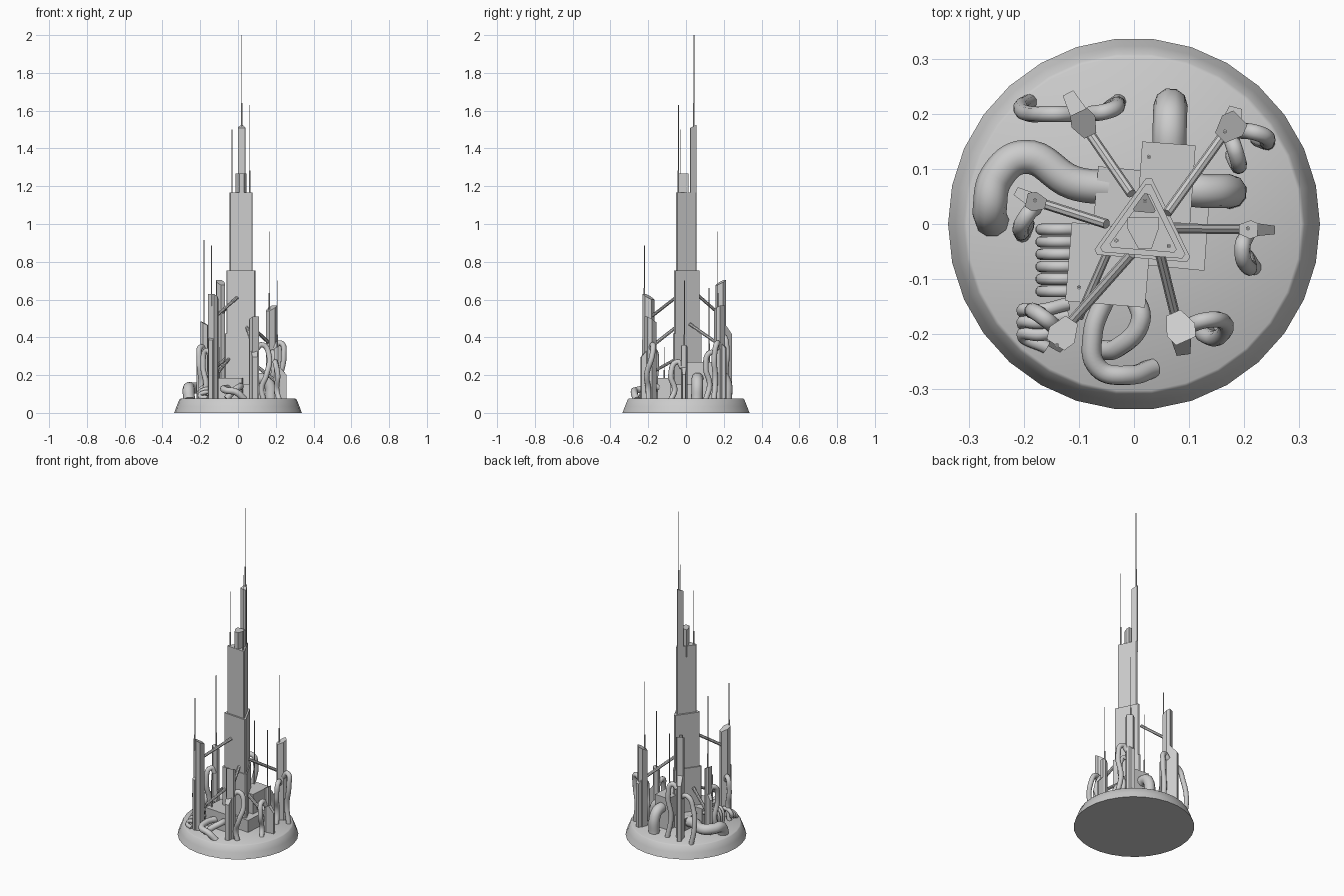
import bpy, bmesh, math
from mathutils import Vector

if "Cube" in bpy.data.objects:
    bpy.data.objects.remove(bpy.data.objects["Cube"])


def finish(name, bm, smooth=False):
    bmesh.ops.recalc_face_normals(bm, faces=bm.faces)
    me = bpy.data.meshes.new(name)
    bm.to_mesh(me)
    bm.free()
    ob = bpy.data.objects.new(name, me)
    bpy.context.collection.objects.link(ob)
    if smooth:
        bpy.context.view_layer.objects.active = ob
        ob.select_set(True)
        bpy.ops.object.shade_smooth_by_angle(angle=math.radians(40))
        ob.select_set(False)
    return ob


def prism(name, pts, z0, z1, slope=(0, 0)):
    """Upright prism; slope tilts the roof around the outline's middle."""
    bm = bmesh.new()
    cx = sum(p[0] for p in pts) / len(pts)
    cy = sum(p[1] for p in pts) / len(pts)
    lo = [bm.verts.new((x, y, z0)) for x, y in pts]
    hi = [bm.verts.new((x, y, z1 + (x - cx) * slope[0] + (y - cy) * slope[1])) for x, y in pts]
    n = len(pts)
    bm.faces.new(lo)
    bm.faces.new(hi)
    for i in range(n):
        bm.faces.new((lo[i], lo[(i + 1) % n], hi[(i + 1) % n], hi[i]))
    return finish(name, bm)


def rod(name, a, b, r, sides=8):
    a, b = Vector(a), Vector(b)
    bm = bmesh.new()
    bmesh.ops.create_cone(bm, cap_ends=True, segments=sides, radius1=r, radius2=r, depth=(b - a).length)
    bm.transform((b - a).to_track_quat('Z', 'Y').to_matrix().to_4x4())
    bmesh.ops.translate(bm, verts=bm.verts, vec=(a + b) / 2)
    return finish(name, bm, True)


def antenna(x, y, z0, z1):
    rod("antenna_stem", (x, y, z0 - .02), (x, y, z0 + (z1 - z0) * .25), .004, 6)
    rod("antenna", (x, y, z0 - .02), (x, y, z1), .002, 6)


def pipe(name, pts, r):
    cu = bpy.data.curves.new(name, 'CURVE')
    cu.dimensions = '3D'
    cu.bevel_depth = r
    cu.bevel_resolution = 3
    cu.resolution_u = 8
    cu.use_fill_caps = True
    sp = cu.splines.new('BEZIER')
    sp.bezier_points.add(len(pts) - 1)
    for bp, p in zip(sp.bezier_points, pts):
        bp.co = p
        bp.handle_left_type = bp.handle_right_type = 'AUTO'
    ob = bpy.data.objects.new(name, cu)
    bpy.context.collection.objects.link(ob)
    bpy.context.view_layer.objects.active = ob
    ob.select_set(True)
    bpy.ops.object.convert(target='MESH')
    bpy.context.object.select_set(False)


# Round base plinth, lathed
bm = bmesh.new()
N = 30
rings = [[bm.verts.new((r * math.cos(math.tau * i / N), r * math.sin(math.tau * i / N), z)) for i in range(N)]
         for r, z in ((.338, 0), (.325, .035), (.31, .072), (.304, .076))]
for a, b in zip(rings, rings[1:]):
    for i in range(N):
        bm.faces.new((a[i], a[(i + 1) % N], b[(i + 1) % N], b[i]))
bm.faces.new(rings[0])
bm.faces.new(rings[-1])
finish("base", bm, True)

# Machine blocks round the foot of the core
prism("foot_block_centre", [(-.065, .105), (-.08, -.065), (.128, -.085), (.14, .085)], .07, .15)
prism("foot_block_back", [(.015, .15), (.112, .143), (.102, 0), (.005, .008)], .07, .27)
prism("foot_block_front", [(-.113, .003), (-.125, -.14), (.02, -.152), (.032, -.01)], .07, .185)
antenna(.027, .122, .27, .66)
antenna(-.1, -.115, .185, .35)

# Triangular core in stepped tiers with clipped corners
TRI = [Vector((.028, .092)), Vector((-.078, -.055)), Vector((.107, -.07))]
MID = Vector((.02, -.012))


def tri(scale, centre=MID, clip=.06):
    v = [centre + (p - MID) * scale for p in TRI]
    out = []
    for i in range(3):
        out += [v[i].lerp(v[i - 1], clip), v[i].lerp(v[(i + 1) % 3], clip)]
    return [tuple(p) for p in out]


for s, z0, z1 in ((1, .07, .42), (.89, .4, .753), (.7, .74, 1.167)):
    prism("core_tier", tri(s), z0, z1)
prism("spire", tri(.25, Vector((.02, .034)), .12), 1.1, 1.515, (0, .5))
prism("spire_side_block", [(-.012, .012), (-.012, -.008), (.008, -.045), (.032, -.045), (.045, -.008), (.045, .012)],
      1.1, 1.268)
antenna(.02, .042, 1.52, 2.0)
antenna(-.032, -.03, 1.167, 1.5)
antenna(.063, -.04, 1.167, 1.63)

# Satellite towers: x, y, half width, height, outrigger tip, strut end on core, antenna
TOWERS = [
    (-.09, .182, .024, .69, (-.12, .238), (-.005, .055, .63), None),
    (.175, .175, .026, .555, (.185, .212), (.06, .02, .47), (.165, .168, .96)),
    (-.178, .04, .018, .475, (-.215, .06), (-.05, 0, .3), (-.18, .043, .915)),
    (.208, -.01, .017, .35, (.256, -.011), (.07, -.008, .27), (.207, -.008, .7)),
    (-.128, -.197, .027, .615, (-.145, -.228), (-.005, -.055, .61), (-.14, -.22, .885)),
    (.083, -.187, .028, .495, (.09, -.238), (.045, -.045, .46), None),
]
for x, y, w, h, tip, end, ant in TOWERS:
    p = Vector((x, y))
    d = p.normalized()
    t = Vector((-d.y, d.x))

    def at(u, v):
        return tuple(p + d * u + t * v)
    prism("tower_shaft", [at(-w, -w * .5), at(-w, w * .5), at(.2 * w, w), at(w, w * .7), at(w, -w * .7), at(.2 * w, -w)],
          .07, h, tuple(d * .55))
    # lower wedge buttress reaching out to the tip
    q = Vector(tip)
    e = (q - p).normalized()
    f = Vector((-e.y, e.x))
    prism("tower_buttress", [tuple(p + f * w * .8), tuple(q + f * w * .45), tuple(q - f * w * .45), tuple(p - f * w * .8)],
          .07, h * .66, tuple(-e * 1.2))
    start = p - d * w * .6
    rod("strut", (start.x, start.y, end[2] - .1), end, .009, 8)
    if ant:
        antenna(ant[0], ant[1], h - .03, ant[2])
rod("low_strut", (-.1, -.17, .22), (-.045, -.045, .29), .008)

# Large feed pipes leaving the foot blocks
pipe("left_main_pipe", [(-.04, .065, .12), (-.11, .075, .125), (-.2, .122, .13), (-.25, .085, .132), (-.262, .03, .125),
                        (-.258, .005, .07)], .031)
pipe("right_main_pipe", [(.08, .065, .18), (.13, .06, .18), (.165, .06, .15), (.175, .058, .07)], .031)
pipe("back_main_pipe", [(.064, .12, .2), (.065, .18, .2), (.066, .208, .17), (.067, .215, .07)], .031)
pipe("front_loop_pipe", [(0, -.13, .13), (.012, -.175, .14), (-.03, -.225, .11), (-.06, -.23, .075)], .018)
pipe("front_curl_pipe", [(-.05, -.13, .13), (-.075, -.2, .13), (-.065, -.262, .12), (-.01, -.275, .11), (.035, -.262, .07)], .018)

# Row of ribbed hoops on the left face
for i in range(6):
    y = -.01 - i * .0225
    pipe("rib_hoop", [(-.1, y, .155), (-.14, y, .16), (-.163, y, .14), (-.166, y, .07)], .0105)

# Curled hoses at the left front
for k in range(3):
    y = -.145 - k * .022
    pipe("curled_hose", [(-.12, y, .13 - k * .015), (-.17, y - .012, .14 - k * .015),
                         (-.202, y - .012, .115 - k * .012), (-.16, y - .035, .08)], .012)

# Wavy hoses running from the towers down to the base
HOSES = [
    [(-.08, .2, .38), (-.05, .205, .4), (-.03, .217, .33), (-.045, .21, .2), (-.028, .222, .07)],
    [(-.1, .2, .33), (-.15, .2, .35), (-.19, .2, .28), (-.205, .212, .17), (-.19, .222, .07)],
    [(.19, .17, .34), (.225, .165, .37), (.242, .15, .3), (.225, .155, .18), (.243, .148, .07)],
    [(.175, .16, .3), (.185, .13, .32), (.19, .105, .24), (.18, .125, .15), (.19, .105, .07)],
    [(-.18, .03, .32), (-.195, .015, .35), (-.205, -.015, .27), (-.195, 0, .15), (-.203, -.02, .07)],
    [(.205, -.02, .24), (.197, -.045, .27), (.21, -.08, .2), (.205, -.06, .12), (.218, -.08, .07)],
    [(.09, -.19, .33), (.13, -.175, .36), (.165, -.18, .3), (.15, -.208, .2), (.125, -.2, .13), (.135, -.198, .07)],
    [(-.14, -.19, .3), (-.165, -.17, .33), (-.185, -.158, .25), (-.17, -.165, .15), (-.185, -.16, .07)],
]
for pts in HOSES:
    pipe("tower_hose", pts, .0145)
